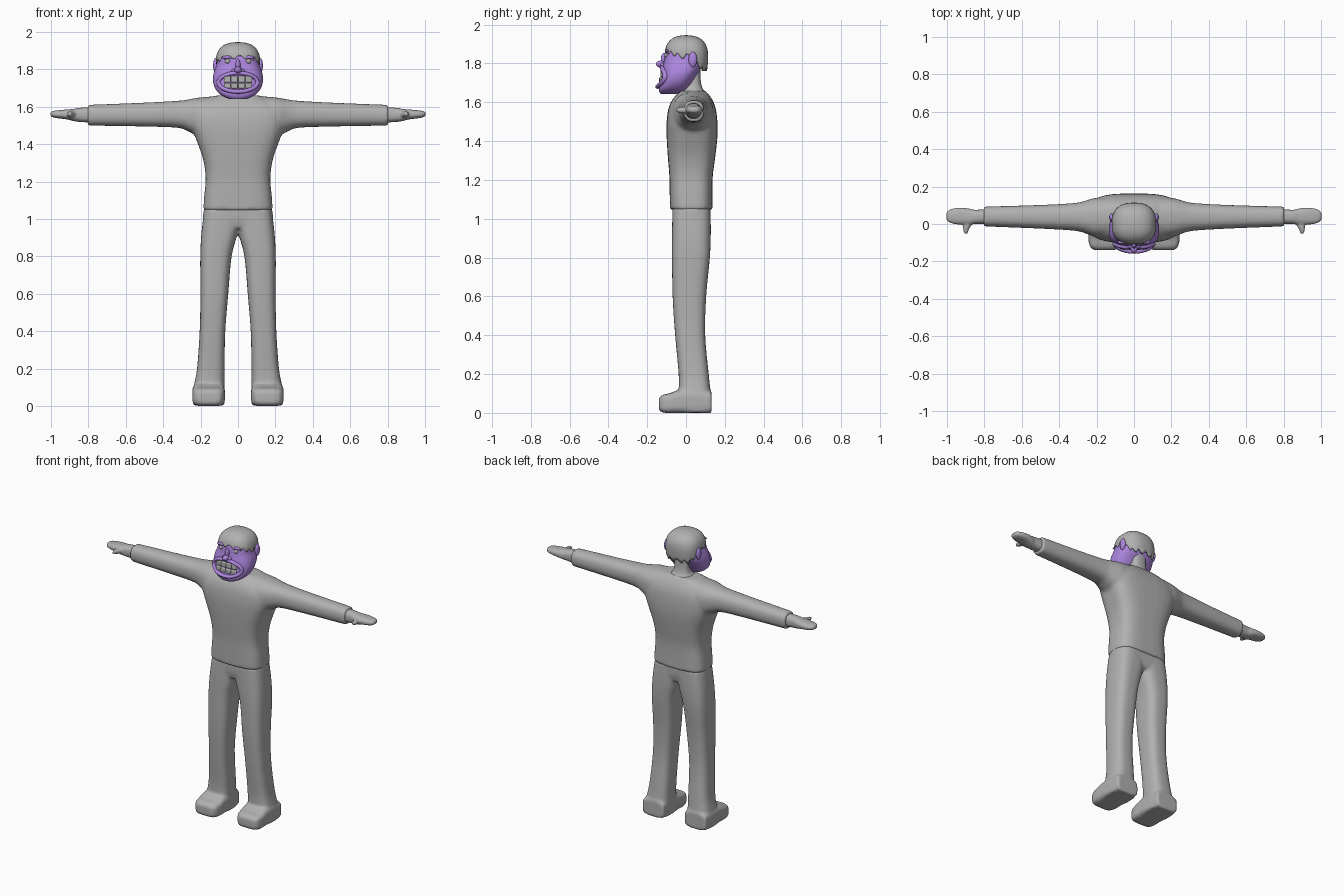
import bpy, bmesh
from math import sin, cos, pi, radians, copysign
from mathutils import Vector, Matrix

cube = bpy.data.objects.get("Cube")
if cube:
    bpy.data.objects.remove(cube, do_unlink=True)


def material(name, color):
    m = bpy.data.materials.new(name)
    m.use_nodes = True
    m.diffuse_color = (*color, 1)
    m.node_tree.nodes["Principled BSDF"].inputs["Base Color"].default_value = (*color, 1)
    return m


GREY = material("plain grey", (0.44, 0.44, 0.44))
PURPLE = material("purple skin", (0.42, 0.24, 0.74))


def finish(name, bm, mat, angle=50):
    """Turn a bmesh into a smooth shaded object."""
    bmesh.ops.recalc_face_normals(bm, faces=bm.faces[:])
    me = bpy.data.meshes.new(name)
    bm.to_mesh(me)
    bm.free()
    me.materials.append(mat)
    ob = bpy.data.objects.new(name, me)
    bpy.context.collection.objects.link(ob)
    bpy.ops.object.select_all(action='DESELECT')
    ob.select_set(True)
    bpy.context.view_layer.objects.active = ob
    bpy.ops.object.shade_smooth_by_angle(angle=radians(angle))
    return ob


def fuse(ob, voxel=0.009, rounds=8):
    """Blend overlapping lofts into one soft skin."""
    r = ob.modifiers.new("fuse", 'REMESH')
    r.mode = 'VOXEL'
    r.voxel_size = voxel
    r.use_smooth_shade = True
    s = ob.modifiers.new("soften", 'SMOOTH')
    s.factor = 0.5
    s.iterations = rounds


def spline(rows, steps=4):
    """Catmull-Rom rows between the given sections."""
    out = []
    for i in range(len(rows) - 1):
        a, b, c, d = (rows[max(0, min(len(rows) - 1, i + k))] for k in (-1, 0, 1, 2))
        for j in range(steps):
            t = j / steps
            out.append([q + 0.5 * t * (r - p + t * (2 * p - 5 * q + 4 * r - s
                        + t * (3 * (q - r) + s - p))) for p, q, r, s in zip(a, b, c, d)])
    return out + [list(rows[-1])]


def power(v, e):
    return copysign(abs(v) ** (2 / e), v)


def loft(bm, axis, rows, e=2.5, side=1, n=32):
    """Skin superellipse sections: (position, u min, u max, v min, v max)."""
    rings = []
    for t, u0, u1, v0, v1 in spline(rows):
        ring = []
        for k in range(n):
            a = 2 * pi * (k + 0.5) / n
            u = (u0 + u1) / 2 + (u1 - u0) / 2 * power(cos(a), e)
            v = (v0 + v1) / 2 + (v1 - v0) / 2 * power(sin(a), e)
            x, y, z = {'x': (t, u, v), 'y': (u, t, v), 'z': (u, v, t)}[axis]
            ring.append(bm.verts.new((x * side, y, z)))
        rings.append(ring)
    for a, b in zip(rings, rings[1:]):
        for k in range(n):
            bm.faces.new((a[k], a[k - 1], b[k - 1], b[k]))
    bm.faces.new(rings[0])
    bm.faces.new(rings[-1])


def centred(rows):
    """Sections symmetric in x: (z, half width, y min, y max)."""
    return [(z, -w, w, a, b) for z, w, a, b in rows]


def ball(bm, loc, scale):
    bmesh.ops.create_uvsphere(bm, u_segments=20, v_segments=12, radius=1,
                              matrix=Matrix.Translation(loc) @ Matrix.Diagonal((*scale, 1)))


# Sweater with both sleeves
bm = bmesh.new()
loft(bm, 'z', centred([(1.045, .186, -.082, .137), (1.12, .181, -.084, .136), (1.22, .173, -.086, .138),
                       (1.32, .187, -.094, .151), (1.42, .222, -.1, .162), (1.5, .25, -.1, .162),
                       (1.57, .25, -.09, .153), (1.62, .2, -.066, .132), (1.66, .12, -.025, .1)]), 3.3)
for s in (1, -1):
    loft(bm, 'x', [(.1, -.06, .14, 1.45, 1.658), (.2, -.07, .14, 1.44, 1.65), (.26, -.05, .125, 1.465, 1.64),
                   (.32, -.036, .112, 1.487, 1.632), (.5, -.025, .102, 1.494, 1.622),
                   (.803, -.013, .093, 1.499, 1.61)], 2.4, s)
fuse(finish("sweater", bm, GREY))

# Trousers and shoes
bm = bmesh.new()
loft(bm, 'z', centred([(.95, .17, -.06, .115), (1.0, .188, -.07, .126), (1.08, .178, -.07, .126)]), 3)
for s in (1, -1):
    loft(bm, 'z', [(.002, .072, .242, -.035, .132), (.1, .072, .237, -.037, .127), (.2, .072, .219, -.038, .117),
                   (.4, .068, .205, -.056, .099), (.6, .052, .201, -.069, .104), (.8, .034, .202, -.072, .123),
                   (.93, 0, .195, -.072, .128), (1.05, -.02, .18, -.07, .126)], 3, s)
    loft(bm, 'y', [(-.14, .1, .215, .015, .075), (-.12, .08, .236, .002, .093), (-.08, .07, .244, -.001, .102),
                   (-.035, .07, .244, -.001, .118), (.05, .071, .244, -.001, .12),
                   (.132, .078, .238, -.001, .11)], 4.5, s)
fuse(finish("trousers_and_shoes", bm, GREY), rounds=5)

# Hands with thumbs
for s, label in ((1, "left"), (-1, "right")):
    bm = bmesh.new()
    loft(bm, 'x', [(.77, .0, .08, 1.514, 1.598), (.85, .0, .076, 1.519, 1.594), (.88, -.006, .082, 1.524, 1.588),
                   (.92, -.004, .087, 1.533, 1.585), (.96, 0, .084, 1.538, 1.581), (.99, .01, .074, 1.544, 1.577),
                   (1.003, .025, .058, 1.552, 1.569)], 2.5, s)
    loft(bm, 'y', [(.03, .86, .91, 1.535, 1.58), (0, .866, .915, 1.54, 1.577), (-.03, .883, .913, 1.545, 1.575),
                   (-.052, .89, .907, 1.552, 1.569)], 2, s)
    fuse(finish(label + "_hand", bm, GREY), 0.005, 3)

# Neck
bm = bmesh.new()
loft(bm, 'z', centred([(1.6, .1, -.06, .12), (1.645, .082, -.042, .105), (1.68, .056, -.012, .082),
                       (1.75, .05, 0, .074), (1.84, .05, 0, .08)]), 2.5)
finish("neck", bm, GREY)

# Face, jaw and ears
FACE = [(1.642, .05, -.13, -.05), (1.665, .095, -.14, .0), (1.7, .123, -.133, .03), (1.74, .134, -.124, .055),
        (1.78, .13, -.12, .08), (1.82, .116, -.112, .088), (1.86, .105, -.105, .085), (1.9, .08, -.08, .07)]


def face_y(x, z):
    """Front surface of the face."""
    for a, b in zip(FACE, FACE[1:]):
        if a[0] <= z <= b[0]:
            t = (z - a[0]) / (b[0] - a[0])
            w, f, r = (p + t * (q - p) for p, q in zip(a[1:], b[1:]))
            return (f + r) / 2 - (r - f) / 2 * max(0, 1 - abs(x / w) ** 2.7) ** (1 / 2.7)
    return 0


bm = bmesh.new()
loft(bm, 'z', centred(FACE), 2.7, n=48)
for s in (1, -1):
    ball(bm, (s * .12, .035, 1.82), (.013, .022, .04))
finish("face", bm, PURPLE, 60)

# Nose with nostrils, and brows
bm = bmesh.new()
ball(bm, (0, -.128, 1.797), (.019, .027, .018))
ball(bm, (0, -.112, 1.82), (.013, .018, .035))
for s in (1, -1):
    ball(bm, (s * .02, -.117, 1.793), (.014, .016, .011))
    ball(bm, (s * .055, face_y(.055, 1.862), 1.864), (.034, .01, .009))
finish("nose_and_brows", bm, PURPLE)

# Eyes
bm = bmesh.new()
for s in (1, -1):
    ball(bm, (s * .056, face_y(.056, 1.843) - .001, 1.843), (.014, .009, .012))
finish("eyes", bm, GREY)

# Lips swept round the open mouth
bm = bmesh.new()
N, M, rings = 48, 10, []
for i in range(N):
    a = 2 * pi * i / N
    x, z = .104 * cos(a), 1.73 + .05 * sin(a)
    mid = Vector((x, face_y(x, z) - .002 + .006 * min(0, sin(a)), z))
    out = Vector((cos(a) * .05, 0, sin(a) * .104)).normalized()
    rings.append([bm.verts.new(mid + out * .011 * cos(2 * pi * k / M) + Vector((0, .014 * sin(2 * pi * k / M), 0)))
                  for k in range(M)])
for i in range(N):
    for k in range(M):
        bm.faces.new((rings[i - 1][k - 1], rings[i][k - 1], rings[i][k], rings[i - 1][k]))
finish("lips", bm, PURPLE)

# Two rows of teeth
bm = bmesh.new()
for z, h in ((1.747, .034), (1.713, .03)):
    for k in range(4):
        x = (k - 1.5) * .038
        slope = (face_y(x + .01, z) - face_y(x - .01, z)) / .02
        bmesh.ops.create_cube(bm, size=1, matrix=Matrix.Translation((x, face_y(x, z), z))
                              @ Matrix.Rotation(slope, 4, 'Z') @ Matrix.Diagonal((.037, .018, h, 1)))
teeth = finish("teeth", bm, GREY)
bevel = teeth.modifiers.new("round", 'BEVEL')
bevel.width, bevel.segments = .006, 3

# Hair cap with a jagged rim
bm = bmesh.new()
N, M, rings = 80, 12, []
for i in range(N):
    a = 2 * pi * i / N
    c, front = abs(cos(a)), -sin(a)
    if front > 0:
        rim = 1.83 + .035 * front
    else:
        rim = 1.84 - .07 * min(1, -front * 1.3)
    rim += .009 * (1 if i % 5 < 2 else -1 if i % 5 > 2 else 0)
    ring = []
    for j in range(M):
        t = sin(j / M * pi / 2)
        z = rim + (1.945 - rim) * t
        h = (z - 1.835) / .11
        r = max(0, 1 - h ** 2.5) ** (1 / 2.5) if h > 0 else 1 - .12 * h * h
        ring.append(bm.verts.new((.119 * r * power(cos(a), 2.5), .002 + .112 * r * power(sin(a), 2.5), z)))
    rings.append(ring)
crown = bm.verts.new((0, .002, 1.946))
for i in range(N):
    for j in range(M - 1):
        bm.faces.new((rings[i - 1][j], rings[i][j], rings[i][j + 1], rings[i - 1][j + 1]))
    bm.faces.new((rings[i - 1][-1], rings[i][-1], crown))
hair = finish("hair", bm, GREY, 60)
thick = hair.modifiers.new("thickness", 'SOLIDIFY')
thick.thickness = .01
